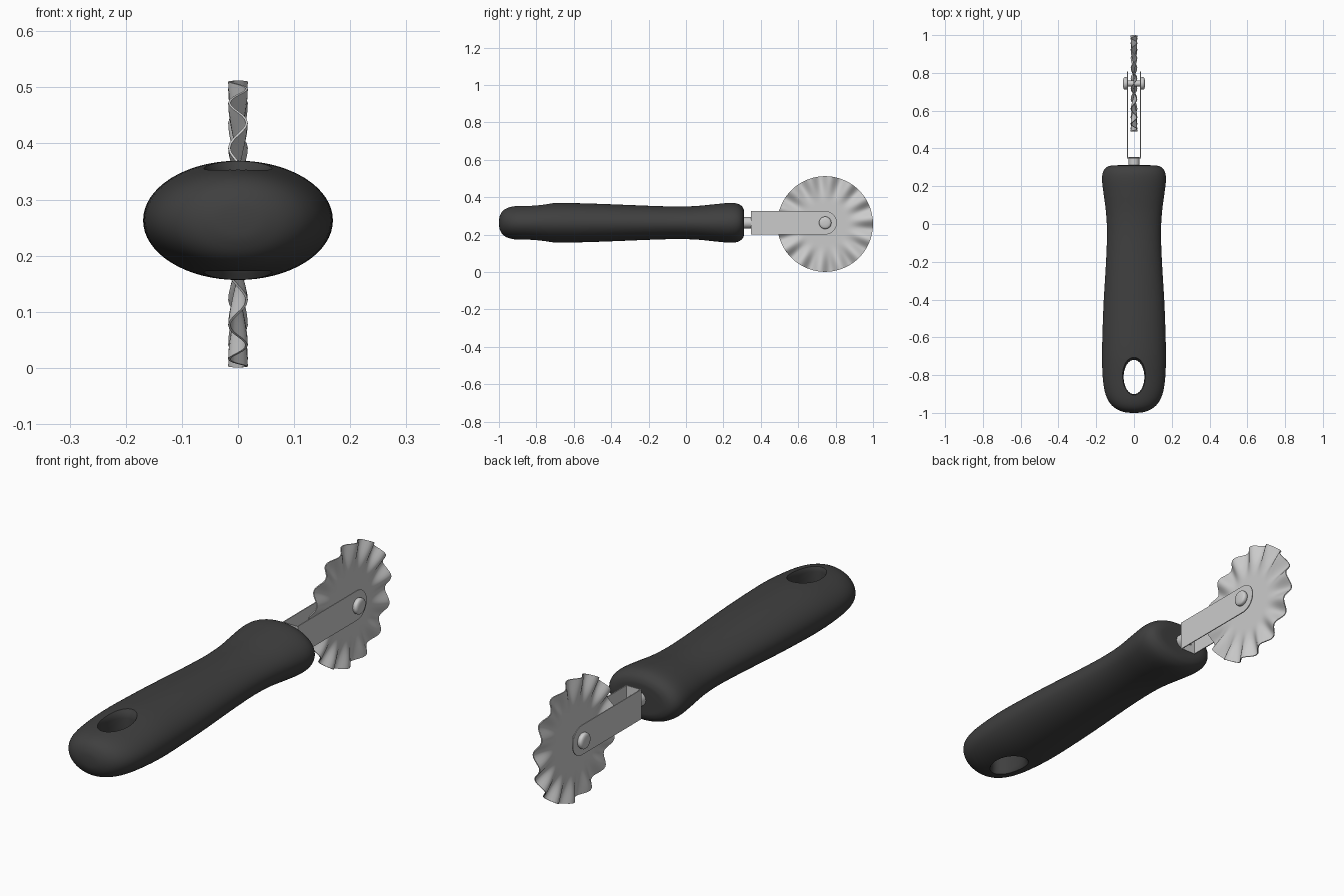
import bpy, bmesh, math
from mathutils import Matrix, Vector

if "Cube" in bpy.data.objects:
    bpy.data.objects.remove(bpy.data.objects["Cube"])

ZC = 0.263          # height of handle / axle centre line
HUB_Y = 0.744


def make(name, bm, angle=40):
    bmesh.ops.recalc_face_normals(bm, faces=bm.faces[:])
    me = bpy.data.meshes.new(name)
    bm.to_mesh(me)
    bm.free()
    ob = bpy.data.objects.new(name, me)
    bpy.context.collection.objects.link(ob)
    bpy.ops.object.select_all(action='DESELECT')
    ob.select_set(True)
    bpy.context.view_layer.objects.active = ob
    if angle:
        bpy.ops.object.shade_smooth_by_angle(angle=math.radians(angle))
    return ob


def loft(bm, rings):
    """Skin a list of closed point rings and cap both ends."""
    vs = [[bm.verts.new(p) for p in r] for r in rings]
    n = len(vs[0])
    for a, b in zip(vs, vs[1:]):
        for i in range(n):
            j = (i + 1) % n
            bm.faces.new((a[i], a[j], b[j], b[i]))
    bm.faces.new(vs[0])
    bm.faces.new(vs[-1])


def x_lathe(bm, profile, y, z, seg=32):
    """Turned part around an x-parallel axis; profile is (x, radius)."""
    loft(bm, [[(x, y + r * math.cos(2 * math.pi * i / seg), z + r * math.sin(2 * math.pi * i / seg))
               for i in range(seg)] for x, r in profile])


def catmull(p, steps):
    out = []
    for i in range(len(p) - 1):
        a, b, c, d = (Vector(p[max(0, min(len(p) - 1, i + k))]) for k in (-1, 0, 1, 2))
        for s in range(steps):
            t = s / steps
            out.append(0.5 * (2 * b + (c - a) * t + (2 * a - 5 * b + 4 * c - d) * t * t
                              + (3 * b - a - 3 * c + d) * t ** 3))
    return out + [Vector(p[-1])]


# Handle: elliptical sections (y, half width, half height)
stations = [(-1.0, 0.012, 0.008), (-0.996, 0.05, 0.035), (-0.98, 0.092, 0.063), (-0.95, 0.126, 0.081),
            (-0.90, 0.151, 0.091), (-0.82, 0.165, 0.098), (-0.70, 0.169, 0.106), (-0.55, 0.166, 0.104),
            (-0.40, 0.160, 0.099), (-0.20, 0.148, 0.091), (-0.05, 0.143, 0.087), (0.06, 0.148, 0.090),
            (0.16, 0.161, 0.100), (0.23, 0.169, 0.106), (0.272, 0.165, 0.103), (0.298, 0.148, 0.089),
            (0.309, 0.122, 0.070), (0.311, 0.09, 0.05), (0.311, 0.02, 0.012)]
N = 64
bm = bmesh.new()
loft(bm, [[(a * math.cos(2 * math.pi * i / N), y, ZC + b * math.sin(2 * math.pi * i / N))
           for i in range(N)] for y, a, b in catmull(stations, 4)])
handle = make("handle", bm, 0)

# Hanging hole, slightly flared at both mouths
bm = bmesh.new()
loft(bm, [[(0.055 * s * math.cos(2 * math.pi * i / 48), -0.81 + (0.091 + 0.055 * (s - 1)) * math.sin(2 * math.pi * i / 48), ZC + z)
           for i in range(48)]
          for z, s in ((-0.13, 1.5), (-0.095, 1.13), (-0.085, 1.03), (-0.07, 1),
                       (0.07, 1), (0.085, 1.03), (0.095, 1.13), (0.13, 1.5))])
cutter = make("hole_cutter", bm, 0)
cutter.hide_render = True
mod = handle.modifiers.new("hole", 'BOOLEAN')
mod.operation = 'DIFFERENCE'
mod.solver = 'EXACT'
mod.object = cutter
bpy.ops.object.select_all(action='DESELECT')
handle.select_set(True)
bpy.context.view_layer.objects.active = handle
bpy.ops.object.modifier_apply(modifier="hole")
bpy.data.objects.remove(cutter)
bpy.ops.object.shade_smooth_by_angle(angle=math.radians(35))
mat = bpy.data.materials.new("dark_rubber")
mat.diffuse_color = (0.05, 0.05, 0.05, 1)
mat.use_nodes = True
mat.node_tree.nodes["Principled BSDF"].inputs["Base Color"].default_value = mat.diffuse_color
handle.data.materials.clear()
handle.data.materials.append(mat)

# Shank between handle and fork
bm = bmesh.new()
bmesh.ops.create_cone(bm, cap_ends=True, segments=32, radius1=0.03, radius2=0.03, depth=0.08,
                      matrix=Matrix.Translation((0, 0.315, ZC)) @ Matrix.Rotation(math.pi / 2, 4, 'X'))
make("shank", bm)

# Fork: two round-ended arms joined by a base plate
H, T, X, Y0 = 0.0625, 0.004, 0.036, 0.347
outline = [(Y0, -H)] + [(HUB_Y + H * math.cos(t), H * math.sin(t))
                        for t in (math.pi * (k / 20 - 0.5) for k in range(21))] + [(Y0, H)]
bm = bmesh.new()
for s in (-1, 1):
    loft(bm, [[(s * x, y, ZC + z) for y, z in outline] for x in (X - T, X)])
bmesh.ops.create_cube(bm, size=1, matrix=Matrix.Translation((0, Y0 + T / 2, ZC))
                      @ Matrix.Diagonal((2 * X - T, T, 2 * H, 1)))
make("fork", bm, 30)

# Axle with domed rivet heads
bm = bmesh.new()
x_lathe(bm, [(-0.04, 0.016), (0.04, 0.016)], HUB_Y, ZC)
for s in (-1, 1):
    x_lathe(bm, [(s * x, r) for x, r in ((X - 0.001, 0.030), (0.040, 0.033), (0.050, 0.033),
                                         (0.054, 0.030), (0.057, 0.022), (0.058, 0.008))], HUB_Y, ZC)
make("axle", bm)

# Fluted cutting wheel: flat centre, waves growing to the rim
R, WZ, WAVES, SEG = 0.2555, 0.2565, 14, 14 * 12
bm = bmesh.new()
rings = []
for k in range(13):
    r = 0.02 if k == 0 else 0.11 + (R - 0.11) * (k - 1) / 11
    f = max(0, (r - 0.12) / (R - 0.12))
    amp = 0.0155 * f * f * (3 - 2 * f)
    rings.append([bm.verts.new((amp * math.sin(WAVES * t), HUB_Y + r * math.cos(t), WZ + r * math.sin(t)))
                  for t in (2 * math.pi * i / SEG for i in range(SEG))])
for a, b in zip(rings, rings[1:]):
    for i in range(SEG):
        j = (i + 1) % SEG
        bm.faces.new((a[i], a[j], b[j], b[i]))
bm.faces.new(rings[0])
wheel = make("cutting_wheel", bm, 0)
mod = wheel.modifiers.new("thickness", 'SOLIDIFY')
mod.thickness = 0.004
mod.offset = 0
bpy.ops.object.modifier_apply(modifier="thickness")
bpy.ops.object.shade_smooth_by_angle(angle=math.radians(40))
